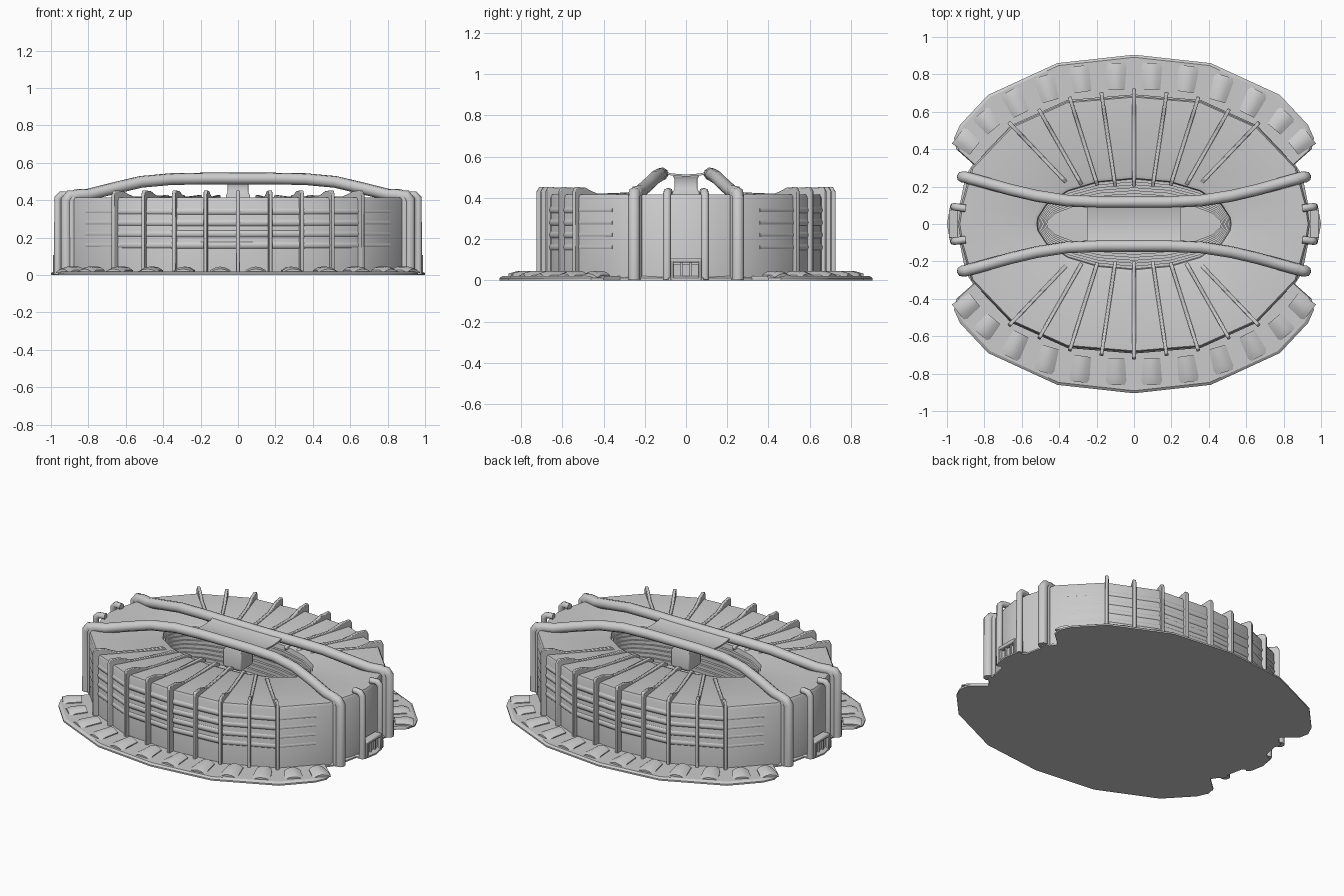
import bpy, bmesh, math
from mathutils import Vector

if "Cube" in bpy.data.objects:
    bpy.data.objects.remove(bpy.data.objects["Cube"])


def finish(name, bm, bevel=0, smooth=True):
    bmesh.ops.recalc_face_normals(bm, faces=bm.faces)
    me = bpy.data.meshes.new(name)
    bm.to_mesh(me)
    bm.free()
    ob = bpy.data.objects.new(name, me)
    bpy.context.collection.objects.link(ob)
    if bevel:
        m = ob.modifiers.new("bevel", 'BEVEL')
        m.width, m.segments = bevel, 2
    if smooth:
        select(ob)
        bpy.ops.object.shade_smooth_by_angle(angle=math.radians(32))
    return ob


def select(ob):
    bpy.ops.object.select_all(action='DESELECT')
    ob.select_set(True)
    bpy.context.view_layer.objects.active = ob


def loft(name, rings, bevel=0):
    """Skin a list of equal-length closed rings, capped at both ends."""
    bm = bmesh.new()
    vs = [[bm.verts.new(p) for p in r] for r in rings]
    n = len(rings[0])
    for a, b in zip(vs, vs[1:]):
        for i in range(n):
            bm.faces.new((a[i], a[(i + 1) % n], b[(i + 1) % n], b[i]))
    bm.faces.new(vs[0])
    bm.faces.new(vs[-1])
    return finish(name, bm, bevel)


def full_ring(q):
    """Mirror a quarter outline (from +x axis to +y axis) to all quadrants."""
    q2 = [(-x, y) for x, y in reversed(q[:-1])]
    top = q + q2
    return top + [(x, -y) for x, y in reversed(top[1:-1])]


def box(name, c, s, bevel=0):
    h = [(-.5, -.5), (.5, -.5), (.5, .5), (-.5, .5)]
    return loft(name, [[(c[0] + a * s[0], c[1] + b * s[1], c[2] + k * s[2])
                        for a, b in h] for k in (-.5, .5)], bevel)


def tube(name, pts, r):
    cu = bpy.data.curves.new(name, 'CURVE')
    cu.dimensions = '3D'
    cu.bevel_depth, cu.bevel_resolution = r, 2
    cu.use_fill_caps = True
    sp = cu.splines.new('POLY')
    sp.points.add(len(pts) - 1)
    for p, c in zip(sp.points, pts):
        p.co = (*c, 1)
    ob = bpy.data.objects.new(name, cu)
    bpy.context.collection.objects.link(ob)
    select(ob)
    bpy.ops.object.convert(target='MESH')
    bpy.ops.object.shade_smooth_by_angle(angle=math.radians(50))


# Ground plate with notched ends
plate = full_ring([(1.0, 0), (.985, .085), (.93, .11), (.90, .26), (.86, .32), (.95, .40),
                   (.962, .46), (.93, .53), (.78, .69), (.41, .86), (0, .905)])
loft("ground_plate", [[(x, y, 0) for x, y in plate],
                      [(x, y, .01) for x, y in plate],
                      [(x * .985, y * .985, .02) for x, y in plate]])

# Stadium body: outer wall, roof, stepped seating bowl and field
wall = full_ring([(.94, 0), (.925, .1), (.87, .3), (.66, .52), (.36, .655), (0, .685)])


def ellipse(a, b, z):
    out = []
    for x, y in wall:
        t = math.atan2(y / .69, x / .94)
        out.append((a * math.cos(t), b * math.sin(t), z))
    return out


rings = [[(x, y, .005) for x, y in wall], [(x, y, .40) for x, y in wall],
         [(x * .99, y * .99, .415) for x, y in wall],
         ellipse(.54, .265, .412), ellipse(.52, .245, .405), ellipse(.515, .24, .375)]
STEPS = 7
for i in range(STEPS):
    f = (i + 1) / STEPS
    z = .375 - .155 * i / STEPS
    a, b = .515 - .05 * f, .24 - .11 * f
    rings += [ellipse(a, b, z), ellipse(a, b, z - .155 / STEPS)]
loft("stadium_body", rings)

# Shallow horizontal facade bands, long sides
side = [(.82, .352), (.66, .52), (.36, .655), (0, .685)]
side += [(-x, y) for x, y in reversed(side[:-1])]
for s in (-1, 1):
    for z in (.16, .22, .28, .34):
        tube("facade_band", [(x * .976, s * y * .976, z) for x, y in side], .024)

# Radial ribs climbing the wall and running over the roof
RIBS = [(0, .725, 0, .20), (.175, .705, .10, .20), (.345, .68, .195, .205),
        (.51, .615, .28, .21), (.67, .545, .36, .22)]


def rib(xo, yo, xi, yi):
    o, d = Vector((xo, yo, 0)), Vector((xi - xo, yi - yo, 0))
    L = d.length
    d.normalize()
    n = Vector((-d.y, d.x, 0)) * .01
    prof = [(0, .002), (0, .43), (.012, .452), (.16 * L, .45), (.24 * L, .435),
            (.34 * L, .421), (.6 * L, .421), (.94 * L, .428), (L, .41), (L, .392),
            (.07, .392), (.06, .002)]
    loft("rib", [[o + d * s + n * k + Vector((0, 0, z)) for s, z in prof]
                 for k in (-1, 1)], .004)


for xo, yo, xi, yi in RIBS:
    for sy in (-1, 1):
        for sx in ((-1, 1) if xo else (1,)):
            rib(sx * xo, sy * yo, sx * xi, sy * yi)

# Two main arches spanning the roof, with vertical end legs
half = [(.89, .245, .0), (.89, .245, .40), (.882, .243, .42), (.865, .24, .428),
        (.80, .222, .43), (.66, .183, .465), (.52, .15, .498), (.36, .125, .513), (.18, .117, .516)]
for s in (-1, 1):
    pts = [(x, s * y, z) for x, y, z in half]
    pts += [(-x, y, z) for x, y, z in reversed(pts)]
    tube("main_arch", pts, .032)
    for e in (-1, 1):
        # Rounded shoulder at the arch ends
        tube("arch_shoulder", [(e * .86, s * .24, .424), (e * .90, s * .25, .424),
                               (e * .918, s * .252, .40), (e * .918, s * .252, .005)], .03)

# Curved canopy panel between the arches
sec = [(-.11, .52), (-.07, .508), (0, .503), (.07, .508), (.11, .52),
       (.11, .53), (.07, .518), (0, .513), (-.07, .518), (-.11, .53)]
loft("canopy_panel", [[(x, y, z) for y, z in sec] for x in (-.25, 0, .25)])

# Hanging scoreboard
sq = [(-1, -1), (1, -1), (1, 1), (-1, 1)]
loft("scoreboard", [[(a * w, b * w, z) for a, b in sq] for w, z in
                    [(.055, .31), (.065, .325), (.065, .425), (.055, .445), (.055, .49), (.065, .508)]], .006)

# End ribs and entrances
for e in (-1, 1):
    for s in (-1, 1):
        tube("end_rib", [(e * .90, s * .083, .428), (e * .945, s * .09, .428),
                         (e * .963, s * .092, .41), (e * .965, s * .092, .003)], .02)
        box("entrance_post", (e * .975, s * .068, .05), (.03, .014, .1), .003)
        box("entrance_mullion", (e * .97, s * .022, .045), (.02, .008, .09))
    box("entrance_doors", (e * .955, 0, .04), (.03, .13, .08))
    box("entrance_canopy", (e * .965, 0, .098), (.05, .15, .022), .006)

# Row of small rounded entrance awnings on the apron
for x, y, ang in [(.095, .79, 0), (.285, .775, 8), (.465, .725, 16), (.635, .65, 27),
                  (.785, .55, 40), (.895, .44, 52)]:
    for sx in (-1, 1):
        for sy in (-1, 1):
            t = math.radians(ang)
            u = Vector((math.cos(t), -math.sin(t), 0))
            v = Vector((math.sin(t), math.cos(t), 0))
            k = .07 if ang < 35 else .056
            arc = [(-1, .012), (-1, .026), (-.5, .04), (0, .045), (.5, .04), (1, .026), (1, .012)]
            slices = []
            for b, w, drop in [(-k, .046, 0), (k * .4, .053, 0), (k, .057, .012)]:
                sl = []
                for a, z in arc:
                    p = Vector((x, y, 0)) + u * a * w + v * b
                    sl.append((p.x * sx, p.y * sy, z - drop if z > .02 else z))
                slices.append(sl)
            loft("apron_awning", slices)
